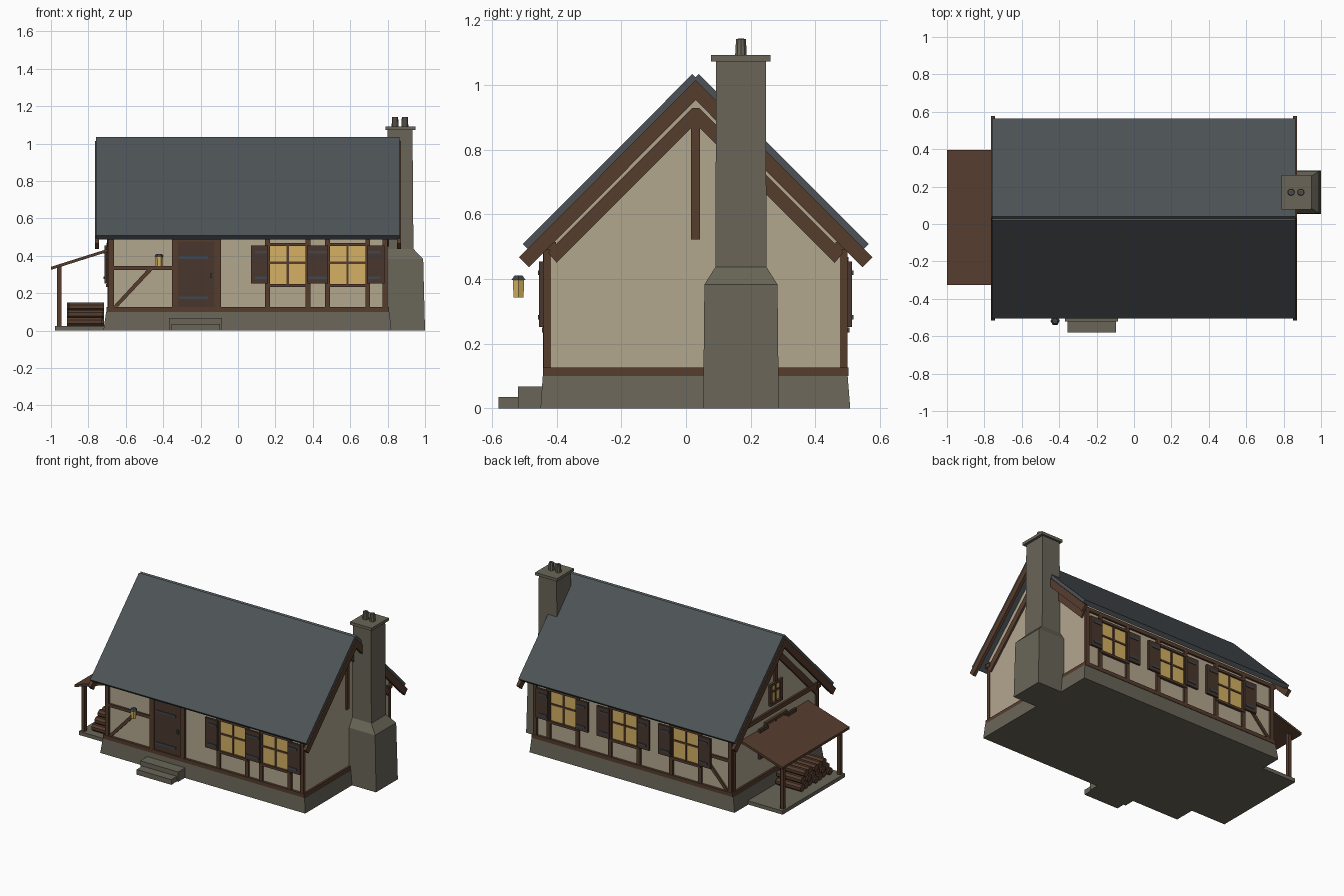
import bpy, bmesh, math
from mathutils import Vector

if "Cube" in bpy.data.objects:
    bpy.data.objects.remove(bpy.data.objects["Cube"])

YC = 0.03                                   # ridge line in y
WX0, WX1, WY0, WY1 = -0.688, 0.795, -0.427, 0.487   # plaster walls


def mat(name, r, g, b):
    m = bpy.data.materials.new(name)
    m.diffuse_color = (r, g, b, 1)
    m.use_nodes = True
    m.node_tree.nodes["Principled BSDF"].inputs["Base Color"].default_value = m.diffuse_color
    return m


SLATE = mat("slate", .074, .086, .095)
PLASTER = mat("plaster", .45, .385, .275)
STONE = mat("stone", .142, .130, .097)
TIMBER = mat("timber", .092, .046, .027)
SHUTTER = mat("shutter_wood", .066, .038, .026)
GLOW = mat("lit_glass", .66, .44, .125)
IRON = mat("iron", .052, .062, .078)


def make(name, bm, m):
    bmesh.ops.recalc_face_normals(bm, faces=bm.faces)
    me = bpy.data.meshes.new(name)
    bm.to_mesh(me)
    bm.free()
    me.materials.append(m)
    ob = bpy.data.objects.new(name, me)
    bpy.context.collection.objects.link(ob)
    return ob


def loft(name, rings, m):
    """Skin closed rings of points and cap both ends."""
    bm = bmesh.new()
    vs = [[bm.verts.new(p) for p in r] for r in rings]
    n = len(vs[0])
    for a, b in zip(vs, vs[1:]):
        for i in range(n):
            bm.faces.new((a[i], a[(i + 1) % n], b[(i + 1) % n], b[i]))
    bm.faces.new(vs[0])
    bm.faces.new(vs[-1])
    return make(name, bm, m)


def prism_x(name, pts, x0, x1, m):          # (y, z) profile along x
    return loft(name, [[(x, y, z) for y, z in pts] for x in (x0, x1)], m)


def rects(name, levels, m):                 # stacked rectangles (z, x0, x1, y0, y1)
    return loft(name, [[(a, c, z), (b, c, z), (b, d, z), (a, d, z)]
                       for z, a, b, c, d in levels], m)


def box(name, x0, x1, y0, y1, z0, z1, m):
    return rects(name, [(z0, x0, x1, y0, y1), (z1, x0, x1, y0, y1)], m)


def tube(name, p, q, r0, r1, n, m, phase=0.0):
    p, q = Vector(p), Vector(q)
    rot = (q - p).to_track_quat('Z', 'Y')
    ring = lambda c, r: [c + rot @ Vector((r * math.cos(phase + 2 * math.pi * i / n),
                                           r * math.sin(phase + 2 * math.pi * i / n), 0)) for i in range(n)]
    return loft(name, [ring(p, r0), ring(q, r1)], m)


def place(face, u, d, z):                   # u along wall, d out from wall
    return {"front": (u, WY0 - d, z), "back": (u, WY1 + d, z),
            "left": (WX0 - d, u, z), "right": (WX1 + d, u, z)}[face]


def plate(name, face, pts, d0, d1, m):      # (u, z) outline on a wall
    return loft(f"{face}_{name}", [[place(face, u, d, z) for u, z in pts] for d in (d0, d1)], m)


def bar(name, face, u0, u1, z0, z1, m=TIMBER, d0=-0.01, d1=0.013):
    return plate(name, face, [(u0, z0), (u1, z0), (u1, z1), (u0, z1)], d0, d1, m)


def window(face, c, z0=.25, z1=.452, w=.095, shutters=True):
    bar("window_pane", face, c - w, c + w, z0, z1, GLOW, -.005, .004)
    bar("window_mullion", face, c - .006, c + .006, z0, z1, TIMBER, 0, .010)
    zm = (z0 + z1) / 2 + .012
    bar("window_crossbar", face, c - w, c + w, zm - .006, zm + .006, TIMBER, 0, .009)
    bar("window_head", face, c - w - .02, c + w + .02, z1, z1 + .016, TIMBER, -.01, .016)
    bar("window_sill", face, c - w - .02, c + w + .02, z0 - .016, z0, TIMBER, -.01, .018)
    for s in (-1, 1):
        a, b = sorted((c + s * w, c + s * (w + .025)))
        bar("window_jamb", face, a, b, z0, z1)
        if shutters:
            a, b = sorted((c + s * .105, c + s * .196))
            bar("shutter", face, a, b, z0 + .002, z1 + .002, SHUTTER, .013, .027)
            for z in (z0 + .025, z1 - .04):
                a, b = sorted((c + s * .11, c + s * .175))
                bar("shutter_hinge", face, a, b, z, z + .014, IRON, .027, .031)


# Foundation, walls, steps
rects("foundation", [(0, -.72, .82, -.45, .508), (.1, -.705, .81, -.443, .5)], STONE)
prism_x("walls", [(WY0, .09), (WY1, .09), (WY1, .543), (YC, 1.0), (WY0, .543)], WX0, WX1, PLASTER)
box("upper_step", -.37, -.085, -.52, -.43, 0, .067, STONE)
box("lower_step", -.355, -.095, -.58, -.51, 0, .035, STONE)

# Roof slabs and bargeboards, mirrored about the ridge
slab = [(-.505, .508), (.02, 1.034), (.04, 1.014), (-.485, .488)]
barge = [(-.517, .467), (YC, 1.015), (YC, .953), (-.486, .436)]
rafter = [(-.427, .482), (.02, .929), (YC, .929), (YC, .88), (-.40, .45)]
for side, s in (("front", 1), ("back", -1)):
    flip = lambda pts: [(YC + s * (y - YC), z) for y, z in pts]
    prism_x(side + "_roof_slab", flip(slab), -.758, .864, SLATE)
    for end, x0, x1 in (("left", -.765, -.743), ("right", .85, .871)):
        prism_x(f"{side}_{end}_bargeboard", flip(barge), x0, x1, TIMBER)
    for end in ("left", "right"):
        plate(side + "_gable_rafter", end, flip(rafter), -.01, .012, TIMBER)
    ys = sorted((YC + s * (-.44 - YC), YC + s * (-.402 - YC)))
    box(side + "_wall_plate", -.705, .81, ys[0], ys[1], .49, .515, TIMBER)

# Sills, corner posts, left bay rail and brace on the long walls
for f in ("front", "back"):
    bar("sill_beam", f, -.703, .807, .1, .126, TIMBER, -.01, .016)
    bar("left_corner_post", f, -.692, -.664, .12, .5)
    bar("right_corner_post", f, .772, .799, .12, .5)
    bar("bay_rail", f, -.67, -.35 if f == "front" else -.46, .325, .345)
    plate("bay_brace", f, [(-.668, .128), (-.642, .128), (-.452, .33), (-.482, .33)], -.01, .011, TIMBER)
for f in ("left", "right"):
    bar("sill_beam", f, WY0, WY1, .1, .126, TIMBER, -.01, .012)

# Windows with the posts beside them
for f, centres in (("front", (.266, .586)), ("back", (-.345, .115, .575))):
    for c in centres:
        window(f, c)
        for s in (-1, 1):
            bar("window_post", f, c + s * .108 - .013, c + s * .108 + .013, .12, .5)
window("left", YC)

# Gable timbers
bar("king_post", "right", .016, .044, .522, .90)
bar("king_post", "left", .016, .044, .71, .90)
bar("tie_beam", "left", -.41, .47, .50, .53)
for a in (WY0, WY1 - .026):
    bar("gable_corner_post", "left", a, a + .026, .12, .5, TIMBER, -.01, .01)
window("left", YC, .575, .69, .045, False)

# Door
bar("door", "front", -.322, -.124, .12, .478, SHUTTER, -.01, .008)
for u in (-.354, -.125):
    bar("door_post", "front", u, u + .033, .11, .5, TIMBER, -.01, .015)
bar("door_lintel", "front", -.354, -.092, .476, .5, TIMBER, -.01, .015)
for z in (.168, .384):
    bar("door_hinge", "front", -.316, -.16, z, z + .014, IRON, .008, .013)
bar("door_handle", "front", -.15, -.138, .28, .305, IRON, .008, .02)

# Lantern
tube("lantern_glass", (-.422, -.518, .343), (-.422, -.518, .398), .018, .02, 6, GLOW)
tube("lantern_cap", (-.422, -.518, .397), (-.422, -.518, .41), .025, .015, 6, IRON)

# Chimney with shoulder, cap and two pots
rects("chimney", [(0, .78, 1.0, .053, .287), (.383, .78, .99, .057, .283),
                  (.437, .79, .938, .091, .249), (1.075, .80, .933, .093, .247)], STONE)
box("chimney_cap", .788, .95, .077, .261, 1.073, 1.092, STONE)
for x in (.84, .892):
    tube("chimney_pot", (x, .17, 1.09), (x, .17, 1.142), .019, .016, 10, STONE)
    tube("chimney_pot_mouth", (x, .17, 1.14), (x, .17, 1.143), .01, .01, 10, IRON)

# Lean-to with log pile
box("lean_to_floor", -.978, -.69, -.31, .36, 0, .025, STONE)
loft("lean_to_roof", [[(-1, y, .325), (-.69, y, .423), (-.69, y, .439), (-1, y, .341)]
                      for y in (-.325, .395)], TIMBER)
for y in (-.285, .325):
    box("lean_to_post", -.967, -.944, y - .012, y + .012, .02, .345, TIMBER)
for row in range(3):
    for i in range(7 - row):
        y = -.245 + (i + row * .5) * .05
        z = .047 + row * .040
        dx = .006 * ((i * 2 + row) % 3 - 1)
        tube("log", (-.908 + dx, y, z), (-.722 + dx, y, z), .024, .024, 8, TIMBER, math.pi / 8)
